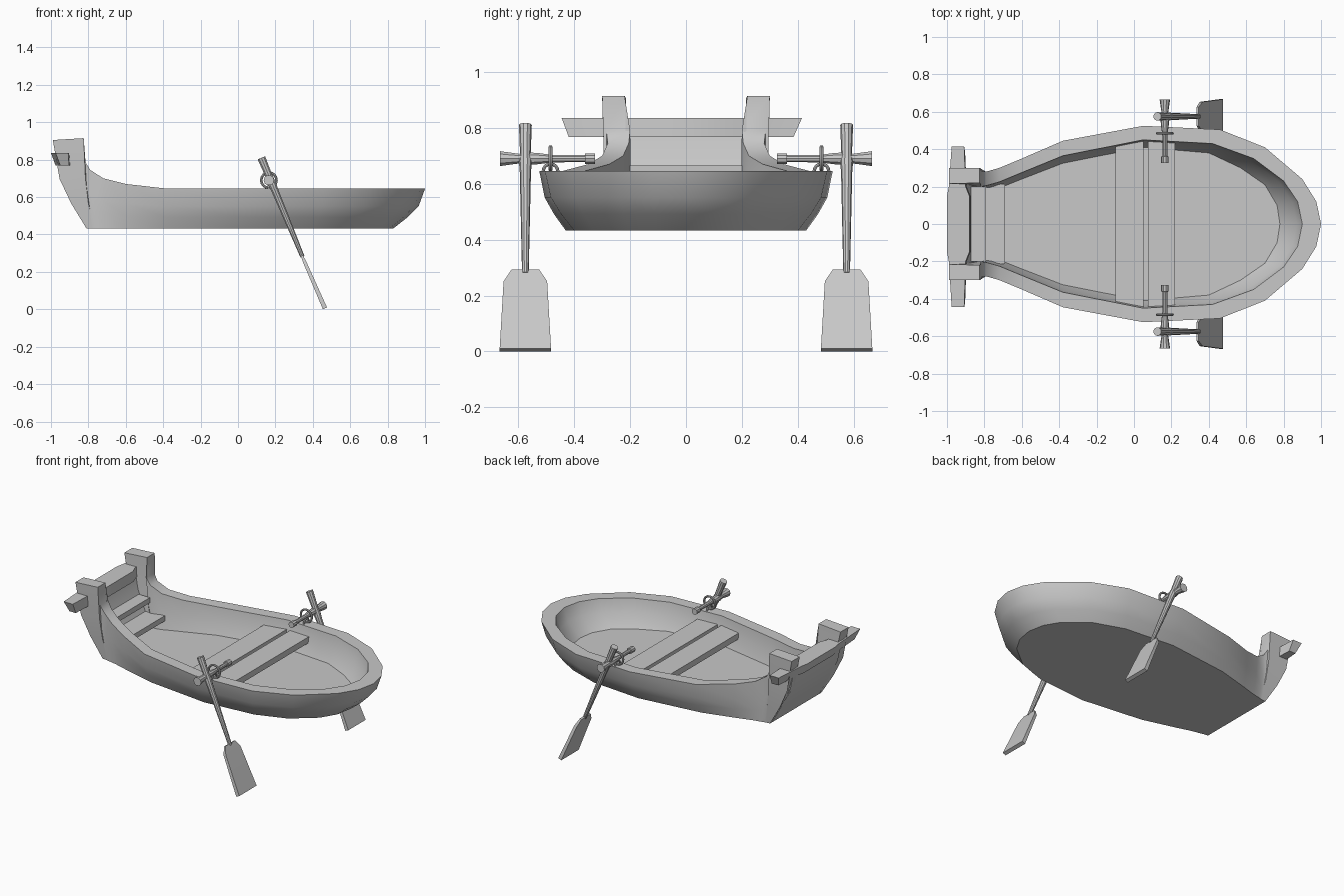
import bpy, bmesh, math
from mathutils import Vector

cube = bpy.data.objects.get("Cube")
if cube:
    bpy.data.objects.remove(cube)

grey = bpy.data.materials.new("plain_grey")
grey.use_nodes = True
grey.diffuse_color = (0.58, 0.58, 0.58, 1)
grey.node_tree.nodes["Principled BSDF"].inputs["Base Color"].default_value = grey.diffuse_color


def finish(name, bm):
    """Turn a bmesh into a shaded object."""
    bmesh.ops.remove_doubles(bm, verts=bm.verts, dist=1e-5)
    bmesh.ops.recalc_face_normals(bm, faces=bm.faces)
    me = bpy.data.meshes.new(name)
    bm.to_mesh(me)
    bm.free()
    me.materials.append(grey)
    ob = bpy.data.objects.new(name, me)
    bpy.context.collection.objects.link(ob)
    bpy.ops.object.select_all(action='DESELECT')
    ob.select_set(True)
    bpy.context.view_layer.objects.active = ob
    bpy.ops.object.shade_smooth_by_angle(angle=math.radians(32))
    return ob


def loft(name, rings):
    """Skin closed rings and cap both ends."""
    bm = bmesh.new()
    rows = [[bm.verts.new(p) for p in r] for r in rings]
    n = len(rows[0])
    for a, b in zip(rows, rows[1:]):
        for i in range(n):
            j = (i + 1) % n
            bm.faces.new((a[i], a[j], b[j], b[i]))
    bm.faces.new(rows[0])
    bm.faces.new(rows[-1])
    return finish(name, bm)


def rod(name, start, end, profile, segments=10):
    """Turned rod; profile holds (fraction along, radius)."""
    start, end = Vector(start), Vector(end)
    turn = (end - start).to_track_quat('Z', 'Y')
    rings = []
    for t, r in profile:
        ring = []
        for k in range(segments):
            a = math.tau * k / segments
            ring.append(start.lerp(end, t) + turn @ Vector((r * math.cos(a), r * math.sin(a), 0)))
        rings.append(ring)
    loft(name, rings)


def plank(name, x0, x1, w0, w1, top, thick):
    """Board across the boat with different half widths at each edge."""
    loft(name, [[(x0, -w0, z), (x1, -w1, z), (x1, w1, z), (x0, w0, z)]
                for z in (top - thick, top)])


def ring(name, center, radius, tube, rotation):
    bpy.ops.mesh.primitive_torus_add(location=center, rotation=rotation, major_radius=radius,
                                     minor_radius=tube, major_segments=16, minor_segments=8)
    ob = bpy.context.object
    ob.name = name
    ob.data.materials.append(grey)
    bpy.ops.object.shade_smooth_by_angle(angle=math.radians(40))


# Hull stations from bow to stern: rim x, y, z; keel x, y; inner rim x, y; floor x, y
stations = [
    (1.0, 0, .645, .83, 0, .9, 0, .78, 0),
    (.975, .12, .645, .81, .11, .875, .12, .765, .1),
    (.9, .24, .645, .75, .21, .8, .23, .7, .21),
    (.7, .41, .645, .6, .33, .64, .35, .57, .3),
    (.46, .505, .645, .4, .4, .42, .43, .4, .38),
    (.05, .525, .645, .05, .43, .05, .45, .05, .41),
    (-.38, .445, .645, -.38, .38, -.38, .365, -.38, .325),
    (-.6, .35, .67, -.6, .32, -.6, .275, -.6, .24),
    (-.72, .3, .7, -.7, .29, -.72, .225, -.7, .2),
    (-.79, .28, .745, -.75, .28, -.79, .205, -.74, .19),
    (-.818, .285, .79, -.77, .275, -.818, .2, -.76, .19),
    (-.825, .3, .915, -.78, .272, -.825, .22, -.77, .19),
    (-.99, .3, .905, -.81, .27, -.99, .215, -.81, .19),
]
KEEL, FLOOR = .432, .475


def section(s, side):
    rx, ry, rz, kx, ky, ix, iy, fx, fy = s
    keel, rim = Vector((kx, ky, KEEL)), Vector((rx, ry, rz))
    inner, floor = Vector((ix, iy, rz)), Vector((fx, fy, FLOOR))

    def bulge(a, b, along, up):
        p = a.lerp(b, along)
        p.z = a.z + (b.z - a.z) * up
        return p
    pts = [keel, bulge(keel, rim, .45, .28), bulge(keel, rim, .8, .56), rim,
           inner, bulge(floor, inner, .75, .5), floor]
    return [(p.x, p.y * side, p.z) for p in pts]


bm = bmesh.new()
sections = [section(s, 1) for s in reversed(stations)] + [section(s, -1) for s in stations[1:]]
rows = [[bm.verts.new(p) for p in sec] for sec in sections]
for a, b in zip(rows, rows[1:]):
    for i in range(len(a) - 1):
        bm.faces.new((a[i], a[i + 1], b[i + 1], b[i]))
bm.faces.new([r[0] for r in rows])
bm.faces.new([r[-1] for r in rows])
for end in (rows[0], rows[-1]):
    bm.faces.new(end)
finish("hull", bm)

# Sloping stern panel and crossbar
loft("stern_panel", [[(x, -w, z), (x + .06, -w, z), (x + .06, w, z), (x, w, z)]
                     for x, z, w in ((-.81, KEEL, .25), (-.875, .55, .25),
                                     (-.945, .69, .25), (-.968, .8, .25))])
loft("stern_crossbar", [[(x0, yt, .835), (x1, yt, .835), (x1 + .005, yb, .768), (x0 + .025, yb, .768)]
                        for yt, yb, x0, x1 in ((-.445, -.42, -.975, -.908), (-.2, -.2, -.99, -.9),
                                               (-.15, -.15, -1.0, -.88), (.15, .15, -1.0, -.88),
                                               (.2, .2, -.99, -.9), (.415, .385, -.975, -.908))])

# Stern steps and rowing bench
plank("upper_step", -.9, -.79, .2, .2, .665, .035)
plank("lower_step", -.85, -.69, .2, .215, .565, .035)
plank("wide_bench_plank", -.1, .05, .43, .455, .585, .04)
plank("narrow_bench_plank", .075, .22, .455, .445, .585, .04)

# Oars with cross handles and rowlock rings
for side, word in ((1, "left"), (-1, "right")):
    y = .575 * side
    rod(word + "_oar_shaft", (.125, y, .81), (.345, y, .28),
        [(0, .023), (.2, .019), (.25, .023), (.32, .02), (1, .012)])
    rod(word + "_oar_handle", (.165, .665 * side, .69), (.165, .325 * side, .69),
        [(0, .028), (.2, .018), (.27, .024), (.4, .021), (.55, .014),
         (.89, .013), (.891, .02), (1, .02)])
    top, tip = Vector((.34, y, .29)), Vector((.465, y, .005))
    normal = Vector((.91, 0, .41))
    blade = []
    for t, half, thick in ((0, .05, .006), (.15, .078, .009), (1, .092, .012)):
        c, n = top.lerp(tip, t), normal * thick
        w = Vector((0, half, 0))
        blade.append([c - w - n, c + w - n, c + w + n, c - w + n])
    loft(word + "_oar_blade", blade)
    ring(word + "_rowlock_ring", (.165, .485 * side, .69), .041, .007, (math.pi / 2, 0, 0))
    ring(word + "_rowlock_eye", (.165, .485 * side, .645), .026, .006, (0, math.pi / 2, 0))
